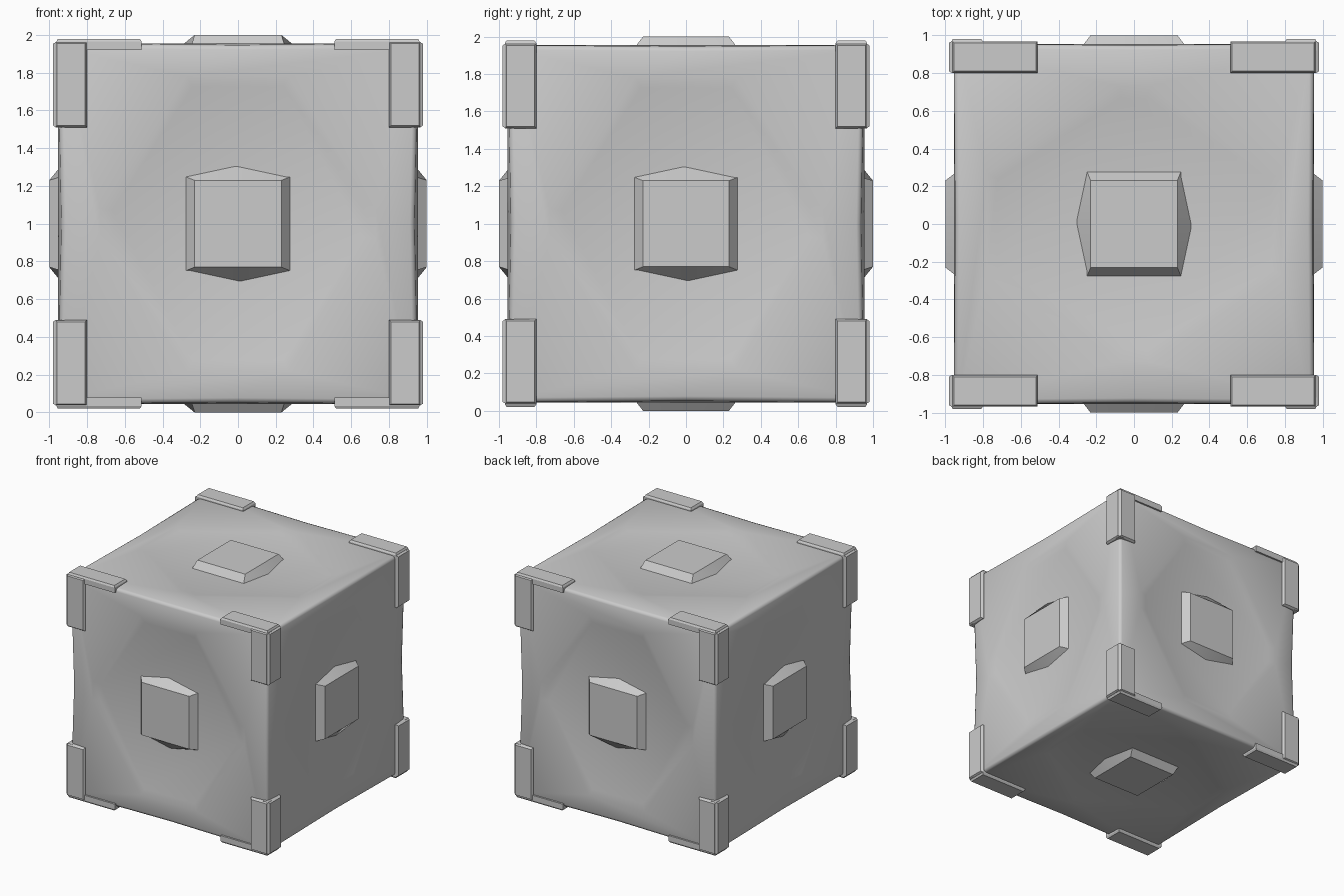
import bpy, bmesh, math
from mathutils import Vector

if "Cube" in bpy.data.objects:
    bpy.data.objects.remove(bpy.data.objects["Cube"])

X, Y, Z = Vector((1, 0, 0)), Vector((0, 1, 0)), Vector((0, 0, 1))
CENTRE = Vector((0, 0, 1))
S = 0.955  # half width of the main block

# Each face: name, outward normal, short axis u, long axis v
FACES = [("front", -Y, X, Z), ("back", Y, X, Z), ("right", X, Y, Z),
         ("left", -X, Y, Z), ("top", Z, Y, X), ("bottom", -Z, Y, X)]


def finish(name, bm, angle=30):
    bmesh.ops.recalc_face_normals(bm, faces=bm.faces[:])
    mesh = bpy.data.meshes.new(name)
    bm.to_mesh(mesh)
    bm.free()
    ob = bpy.data.objects.new(name, mesh)
    ob.location = CENTRE
    bpy.context.collection.objects.link(ob)
    bpy.ops.object.select_all(action='DESELECT')
    ob.select_set(True)
    bpy.context.view_layer.objects.active = ob
    bpy.ops.object.shade_smooth_by_angle(angle=math.radians(angle))
    return ob


def ring(bm, face, pts, h):
    _, n, u, v = face
    return [bm.verts.new(u * a + v * b + n * h) for a, b in pts]


def bridge(bm, r1, r2):
    k = len(r1)
    for i in range(k):
        j = (i + 1) % k
        bm.faces.new((r1[i], r1[j], r2[j], r2[i]))


def rect(u0, u1, v0, v1):
    return [(u0, v0), (u1, v0), (u1, v1), (u0, v1)]


def octagon(a, b, c, d):
    return [(c, d), (a, b), (-a, b), (-c, d), (-c, -d), (-a, -b), (a, -b), (c, -d)]


# Main block with a shallow octagonal recess in every face
bm = bmesh.new()
for f in FACES:
    corners = ring(bm, f, [(S, S), (-S, S), (-S, -S), (S, -S)], S)
    mids = ring(bm, f, [(0, S), (-S, 0), (0, -S), (S, 0)], S)
    outer = ring(bm, f, octagon(0.27, 0.78, 0.73, 0.08), S)
    inner = ring(bm, f, octagon(0.24, 0.725, 0.665, 0.07), S - 0.014)
    for k in range(4):
        bm.faces.new((outer[2 * k], corners[k], outer[2 * k + 1]))
        bm.faces.new((outer[2 * k + 1], corners[k], mids[k],
                      corners[(k + 1) % 4], outer[(2 * k + 2) % 8]))
    bridge(bm, outer, inner)
    bm.faces.new(inner)
bmesh.ops.remove_doubles(bm, verts=bm.verts[:], dist=0.0005)
bmesh.ops.recalc_face_normals(bm, faces=bm.faces[:])
edges = [e for e in bm.edges if len(e.link_faces) == 2
         and e.calc_face_angle(0) > 1.2]
# The block's edges are drawn in a little at their middles
for v in bm.verts:
    flat = [i for i in range(3) if abs(v.co[i]) < 0.001]
    if len(flat) == 1 and all(abs(abs(v.co[i]) - S) < 0.001
                              for i in range(3) if i not in flat):
        v.co *= 0.98 if flat[0] == 2 else 0.992
bmesh.ops.bevel(bm, geom=edges, offset=0.025, segments=2, profile=0.5,
                affect='EDGES')
finish("main_block", bm, 50)

for f in FACES:
    # Raised square pad with bulging flanks along the long axis
    bm = bmesh.new()
    foot = ring(bm, f, [(0.28, 0.25), (0, 0.31), (-0.28, 0.25),
                        (-0.28, -0.25), (0, -0.31), (0.28, -0.25)], 0.935)
    head = ring(bm, f, [(0.23, 0.23), (0, 0.23), (-0.23, 0.23),
                        (-0.23, -0.23), (0, -0.23), (0.23, -0.23)], 1.0)
    bridge(bm, foot, head)
    bm.faces.new(head)
    bm.faces.new(foot[::-1])
    finish(f[0] + "_centre_pad", bm)

    # Four corner plates with slightly tapered sides
    bm = bmesh.new()
    for su in (-1, 1):
        for sv in (-1, 1):
            def flip(pts):
                return [(a * su, b * sv) for a, b in pts]
            low = ring(bm, f, flip(rect(0.80, 0.968, 0.51, 0.962)), 0.92)
            mid = ring(bm, f, flip(rect(0.80, 0.968, 0.51, 0.962)), 0.965)
            top = ring(bm, f, flip(rect(0.81, 0.96, 0.52, 0.954)), 0.98)
            bridge(bm, low, mid)
            bridge(bm, mid, top)
            bm.faces.new(top)
            bm.faces.new(low[::-1])
    finish(f[0] + "_corner_plates", bm, 20)
